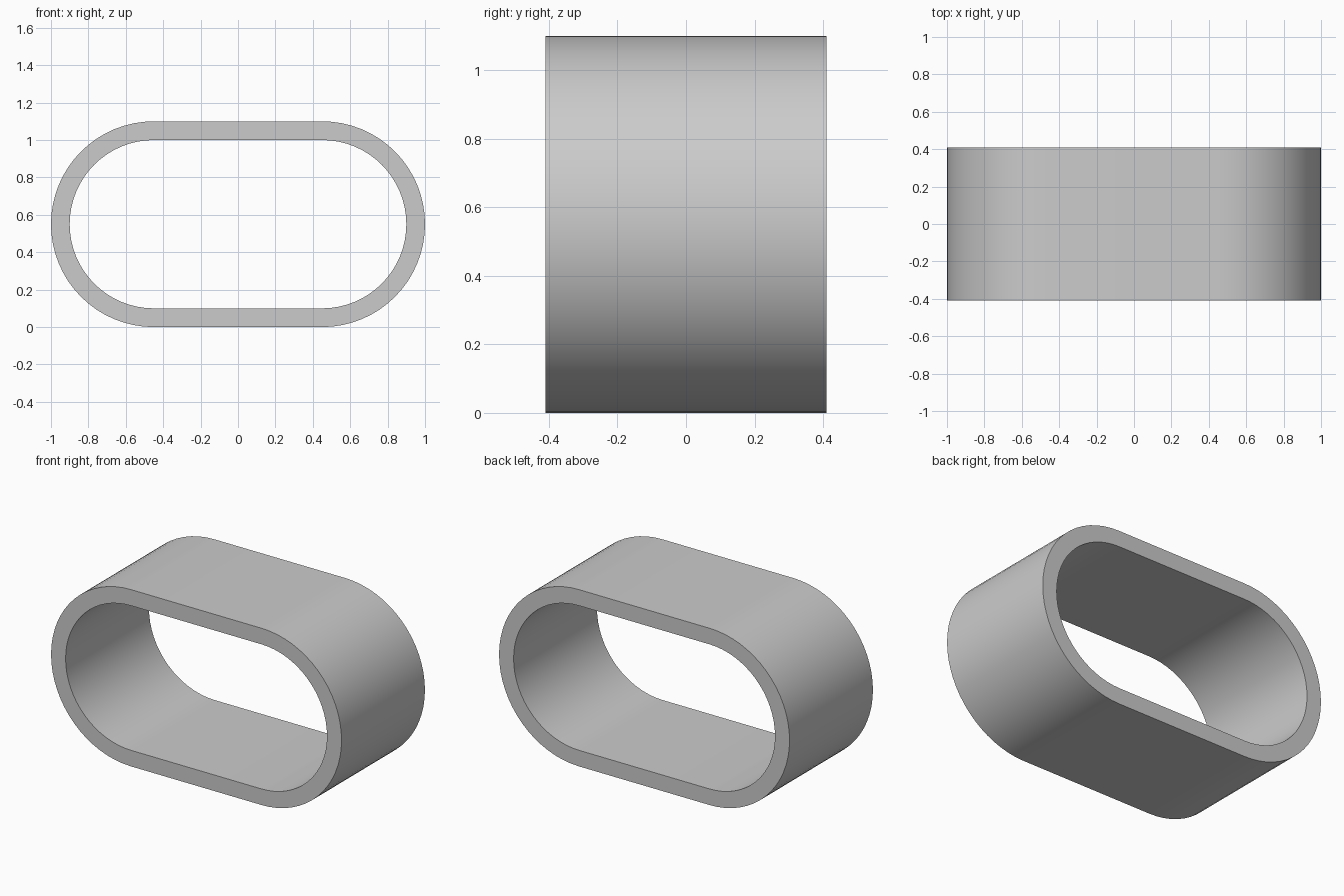
import bpy, bmesh, math

if "Cube" in bpy.data.objects:
    bpy.data.objects.remove(bpy.data.objects["Cube"])

HALF_DEPTH = 0.41
MID_Z = 0.55
ARC_X = 0.45      # centre of each rounded end
SEG = 32          # segments per half circle


def stadium(radius):
    """Closed rounded-end outline in the XZ plane."""
    pts = []
    for side, start in ((1, -math.pi / 2), (-1, math.pi / 2)):
        for i in range(SEG + 1):
            a = start + math.pi * i / SEG
            pts.append((side * ARC_X + radius * math.cos(a),
                        MID_Z + radius * math.sin(a)))
    return pts


# Four matching loops: outer front, outer back, inner back, inner front
bm = bmesh.new()
loops = [[bm.verts.new((x, y, z)) for x, z in stadium(r)]
         for r, y in ((0.55, -HALF_DEPTH), (0.55, HALF_DEPTH),
                      (0.45, HALF_DEPTH), (0.45, -HALF_DEPTH))]
n = len(loops[0])
for k in range(4):
    a, b = loops[k], loops[(k + 1) % 4]
    for i in range(n):
        j = (i + 1) % n
        bm.faces.new((a[i], a[j], b[j], b[i]))
bmesh.ops.recalc_face_normals(bm, faces=bm.faces)

# Oval tube sleeve
mesh = bpy.data.meshes.new("oval_sleeve")
bm.to_mesh(mesh)
bm.free()
obj = bpy.data.objects.new("oval_sleeve", mesh)
bpy.context.collection.objects.link(obj)
bpy.context.view_layer.objects.active = obj
obj.select_set(True)
bpy.ops.object.shade_smooth_by_angle(angle=math.radians(30))
